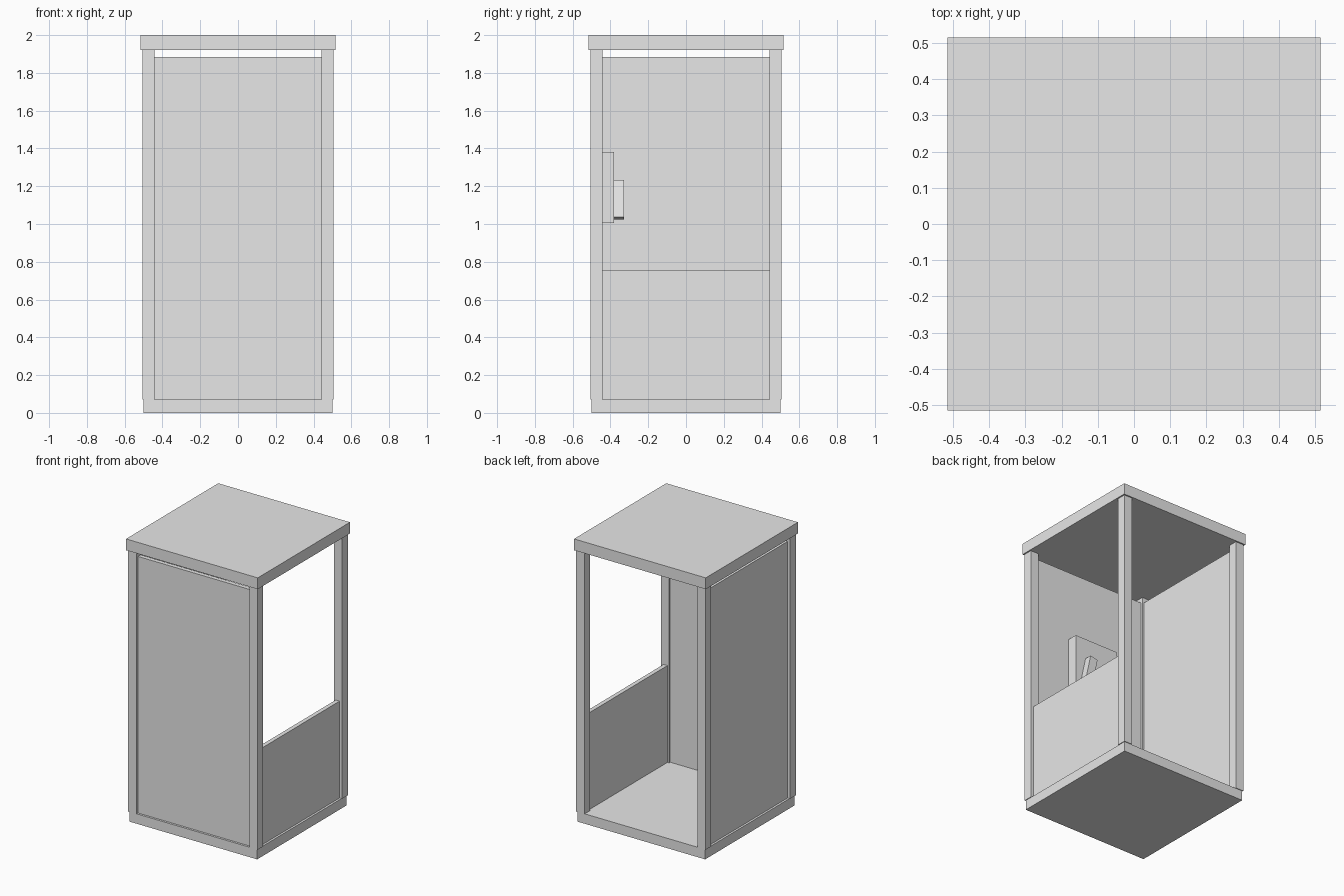
import bpy, math

if "Cube" in bpy.data.objects:
    bpy.data.objects.remove(bpy.data.objects["Cube"])

# One grey for the whole booth
grey = bpy.data.materials.new("light_grey")
grey.diffuse_color = (0.8, 0.8, 0.8, 1)
grey.use_nodes = True
grey.node_tree.nodes["Principled BSDF"].inputs["Base Color"].default_value = grey.diffuse_color


def box(name, lo, hi, tilt=0.0):
    """Box between two corners, optionally tilted about the y axis."""
    bpy.ops.mesh.primitive_cube_add(
        size=1, location=[(a + b) / 2 for a, b in zip(lo, hi)])
    ob = bpy.context.object
    ob.name = name
    ob.scale = [b - a for a, b in zip(lo, hi)]
    ob.rotation_euler.y = tilt
    ob.data.materials.append(grey)
    return ob


# Base slab and flat roof
box("base", (-0.5, -0.5, 0), (0.5, 0.5, 0.07))
box("roof", (-0.515, -0.515, 1.92), (0.515, 0.515, 2.0))

# Corner posts
IN, OUT = 0.442, 0.505
for sx, side in ((-1, "left"), (1, "right")):
    for sy, end in ((-1, "front"), (1, "back")):
        x0, x1 = sorted((sx * IN, sx * OUT))
        y0, y1 = sorted((sy * IN, sy * OUT))
        box(f"{end}_{side}_post", (x0, y0, 0.07), (x1, y1, 1.92))

# Wall panels set between the posts; the back is open
P0, P1 = 0.455, 0.485
box("front_panel", (-IN, -P1, 0.07), (IN, -P0, 1.884))
box("left_panel", (-P1, -IN, 0.07), (-P0, IN, 1.884))
box("right_half_panel", (P0, -IN, 0.07), (P1, IN, 0.755))

# Wall telephone on the inside of the front panel
box("telephone_box", (-0.175, -P0, 1.005), (0.175, -0.38, 1.38))
box("telephone_handset", (0.055, -0.38, 1.028), (0.115, -0.328, 1.23),
    tilt=math.radians(-12))
